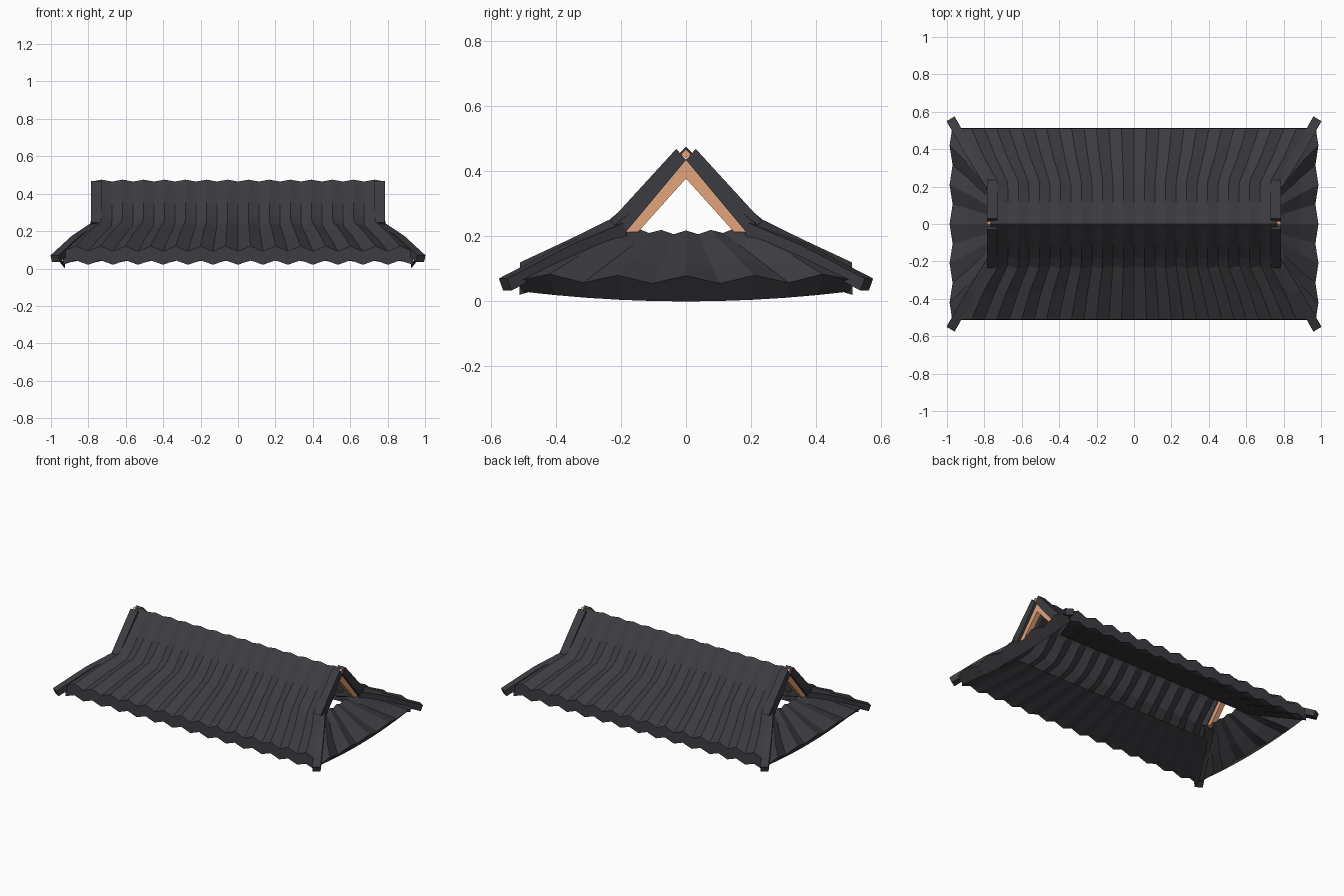
import bpy, bmesh, math
from mathutils import Vector

if "Cube" in bpy.data.objects:
    bpy.data.objects.remove(bpy.data.objects["Cube"])


def material(name, rgb):
    m = bpy.data.materials.new(name)
    m.diffuse_color = (*rgb, 1)
    m.use_nodes = True
    m.node_tree.nodes["Principled BSDF"].inputs["Base Color"].default_value = m.diffuse_color
    return m


DARK = material("charcoal tile", (0.046, 0.045, 0.053))
ORANGE = material("warm wood", (0.76, 0.37, 0.20))


def finish(name, bm, mat):
    bmesh.ops.recalc_face_normals(bm, faces=bm.faces)
    me = bpy.data.meshes.new(name)
    bm.to_mesh(me)
    bm.free()
    me.materials.append(mat)
    ob = bpy.data.objects.new(name, me)
    bpy.context.collection.objects.link(ob)
    return ob


def corrugated(name, stations, waves, per, phase, place):
    """Sheet through stations (out, z, half width, z wave, out wave, corner lift)."""
    bm = bmesh.new()
    n = waves * per
    rows = []
    for out, z, half, az, ao, lift in stations:
        row = []
        for i in range(n + 1):
            t = 2 * i / n - 1
            s = math.cos(2 * math.pi * i / per + phase)
            row.append(bm.verts.new(place(t * half, out + ao * s, z + az * s + lift * t * t)))
        rows.append(row)
    for a, b in zip(rows, rows[1:]):
        for i in range(n):
            bm.faces.new((a[i], a[i + 1], b[i + 1], b[i]))
    return finish(name, bm, DARK)


def prism(name, profile, x0, x1, mat):
    """Extrude a (y, z) outline along x."""
    bm = bmesh.new()
    f = bm.faces.new([bm.verts.new((x0, y, z)) for y, z in profile])
    r = bmesh.ops.extrude_face_region(bm, geom=[f])
    bmesh.ops.translate(bm, vec=(x1 - x0, 0, 0),
                        verts=[v for v in r["geom"] if isinstance(v, bmesh.types.BMVert)])
    return finish(name, bm, mat)


def beam(name, path, w, h):
    """Rectangular bar following a path, ends cut square to the slope."""
    bm = bmesh.new()
    pts = [Vector(p) for p in path]
    d = pts[-1] - pts[0]
    side = Vector((-d.y, d.x, 0)).normalized()
    up = d.cross(side).normalized()
    up = (up if up.z > 0 else -up) * h / 2
    side *= w / 2
    rings = [[bm.verts.new(p + side * a + up * b)
              for a, b in ((-1, -1), (1, -1), (1, 1), (-1, 1))] for p in pts]
    for a, b in zip(rings, rings[1:]):
        for i in range(4):
            j = (i + 1) % 4
            bm.faces.new((a[i], a[j], b[j], b[i]))
    bm.faces.new(rings[0])
    bm.faces.new(rings[-1])
    return finish(name, bm, DARK)


# Long slopes: ridge, flare, eave edge, lip, then soffit running back inward
long_slope = [
    (0.00, 0.470, 0.785, 0.005, 0, 0),
    (0.12, 0.347, 0.785, 0.006, 0.004, 0),
    (0.18, 0.282, 0.785, 0.009, 0.007, 0),
    (0.23, 0.240, 0.790, 0.011, 0.006, 0),
    (0.36, 0.177, 0.865, 0.013, 0, 0),
    (0.51, 0.106, 0.935, 0.014, 0, 0),
    (0.512, 0.032, 0.935, 0.012, 0, 0),
    (0.48, 0.036, 0.92, 0.006, 0, 0),
    (0.20, 0.130, 0.755, 0, 0, 0),
]
# Short skirt slopes under the gables, ending in a tucked-under lip
end_slope = [
    (0.74, 0.212, 0.19, 0.006, 0, 0.012),
    (0.80, 0.172, 0.27, 0.008, 0, 0.030),
    (0.89, 0.112, 0.41, 0.011, 0.004, 0.028),
    (0.978, 0.067, 0.525, 0.012, 0.008, 0.008),
    (0.925, 0.000, 0.50, 0, 0, 0.03),
]

for s, word in ((-1, "front"), (1, "back")):
    corrugated(word + "_roof_slope", long_slope, 14, 4, math.pi,
               lambda a, o, z, s=s: (a, s * o, z))

for s, word in ((-1, "left"), (1, "right")):
    corrugated(word + "_skirt_roof", end_slope, 5, 2, math.pi,
               lambda a, o, z, s=s: (s * o, a, z))

    # Gable boards: dark outer board and orange inner board on each rake
    for t, side in ((-1, "front"), (1, "back")):
        prism(f"{word}_{side}_barge_board",
              [(t * y, z) for y, z in ((0, 0.435), (0.03, 0.469), (0.235, 0.245), (0.185, 0.213))],
              s * 0.73, s * 0.785, DARK)
        prism(f"{word}_{side}_gable_trim",
              [(t * y, z) for y, z in ((0, 0.378), (0, 0.437), (0.187, 0.213), (0.148, 0.213))],
              s * 0.735, s * 0.768, ORANGE)
        # Hip ridge running out to the upturned corner
        beam(f"{word}_{side}_hip_ridge",
             [(s * 0.765, t * 0.20, 0.222), (s * 0.865, t * 0.36, 0.155),
              (s * 0.94, t * 0.49, 0.086), (s * 0.977, t * 0.556, 0.052)], 0.05, 0.04)

    # Small diamond at the gable peak
    prism(word + "_peak_diamond", [(0, 0.438), (0.014, 0.453), (0, 0.468), (-0.014, 0.453)],
          s * 0.735, s * 0.782, ORANGE)
